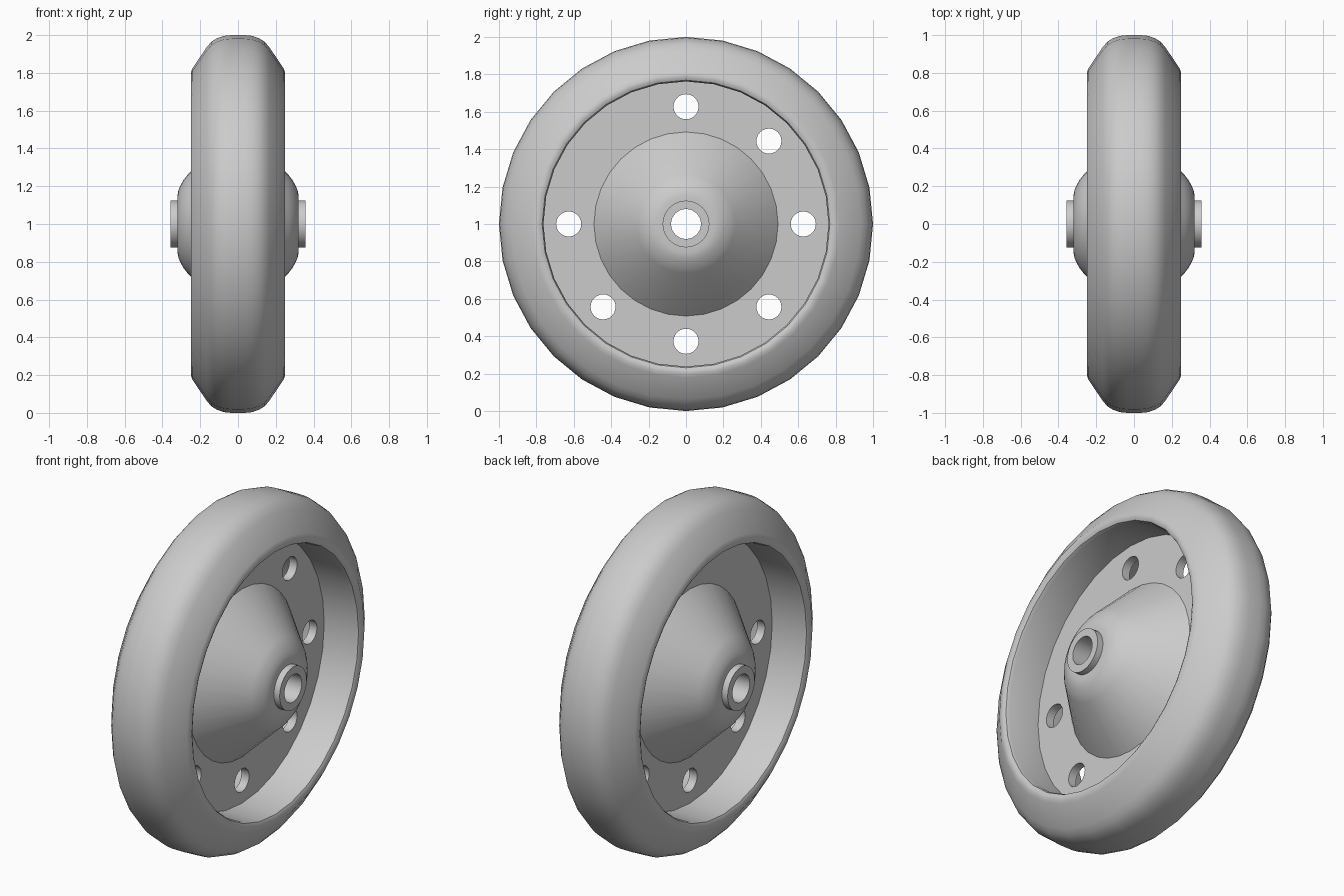
import bpy
import bmesh
from math import cos, sin, pi, radians

SEGMENTS = 32
CENTRE_Z = 1.0

cube = bpy.data.objects.get("Cube")
if cube:
    bpy.data.objects.remove(cube, do_unlink=True)

# One plain grey for the whole wheel
grey = bpy.data.materials.new("light grey")
colour = (0.6, 0.6, 0.6, 1)
grey.diffuse_color = colour
grey.use_nodes = True
grey.node_tree.nodes["Principled BSDF"].inputs["Base Color"].default_value = colour


def select_only(obj):
    bpy.ops.object.select_all(action="DESELECT")
    obj.select_set(True)
    bpy.context.view_layer.objects.active = obj


def add_object(name, bm):
    bmesh.ops.recalc_face_normals(bm, faces=bm.faces)
    mesh = bpy.data.meshes.new(name)
    bm.to_mesh(mesh)
    bm.free()
    mesh.materials.append(grey)
    obj = bpy.data.objects.new(name, mesh)
    obj.location.z = CENTRE_Z
    bpy.context.collection.objects.link(obj)
    return obj


def sweep(bm, profile, segments, y=0, z=0):
    """Turn a closed (x, radius) profile about an axle parallel to x."""
    rings = []
    for i in range(segments):
        a = 2 * pi * i / segments
        rings.append([bm.verts.new((x, y + r * sin(a), z + r * cos(a))) for x, r in profile])
    count = len(profile)
    for i, ring in enumerate(rings):
        after = rings[(i + 1) % segments]
        for j in range(count):
            k = (j + 1) % count
            bm.faces.new((ring[j], ring[k], after[k], after[j]))


def lathe(name, half):
    """Mirror a half profile, listed from inside to outside, and turn it."""
    bm = bmesh.new()
    sweep(bm, half + [(-x, r) for x, r in reversed(half)], SEGMENTS)
    return add_object(name, bm)


def smooth(obj):
    select_only(obj)
    bpy.ops.object.shade_smooth_by_angle(angle=radians(28))


# Tyre ring with rounded lips, sloping shoulders and a flat tread
tyre = lathe("tyre", [
    (0.225, 0.762), (0.242, 0.769), (0.25, 0.785), (0.25, 0.80), (0.243, 0.822),
    (0.165, 0.937), (0.14, 0.966), (0.11, 0.984), (0.075, 0.996), (0.035, 1.0)])

# Conical hub with rounded shoulder, short collar and open bore
hub = lathe("hub", [
    (0.357, 0.08), (0.357, 0.125), (0.32, 0.125), (0.32, 0.155), (0.315, 0.18),
    (0.304, 0.205), (0.287, 0.235), (0.265, 0.263), (0.025, 0.492)])

# Thin web joining hub and tyre
web = lathe("web_disc", [(0.025, 0.44), (0.025, 0.79)])

# Ring of eight round holes through the web
bm = bmesh.new()
for i in range(8):
    a = i * pi / 4
    before = set(bm.verts)
    bmesh.ops.create_cone(bm, cap_ends=True, segments=24, radius1=0.067,
                          radius2=0.067, depth=0.2)
    for v in set(bm.verts) - before:
        x, y, z = v.co
        v.co = (z, y + 0.627 * sin(a), x + 0.627 * cos(a))
cutter = add_object("hole_cutter", bm)
cutter.hide_render = True
cut = web.modifiers.new("holes", "BOOLEAN")
cut.object = cutter
cut.operation = "DIFFERENCE"
cut.solver = "EXACT"
select_only(web)
bpy.ops.object.modifier_apply(modifier=cut.name)
bpy.data.objects.remove(cutter, do_unlink=True)

for part in (tyre, hub, web):
    smooth(part)
